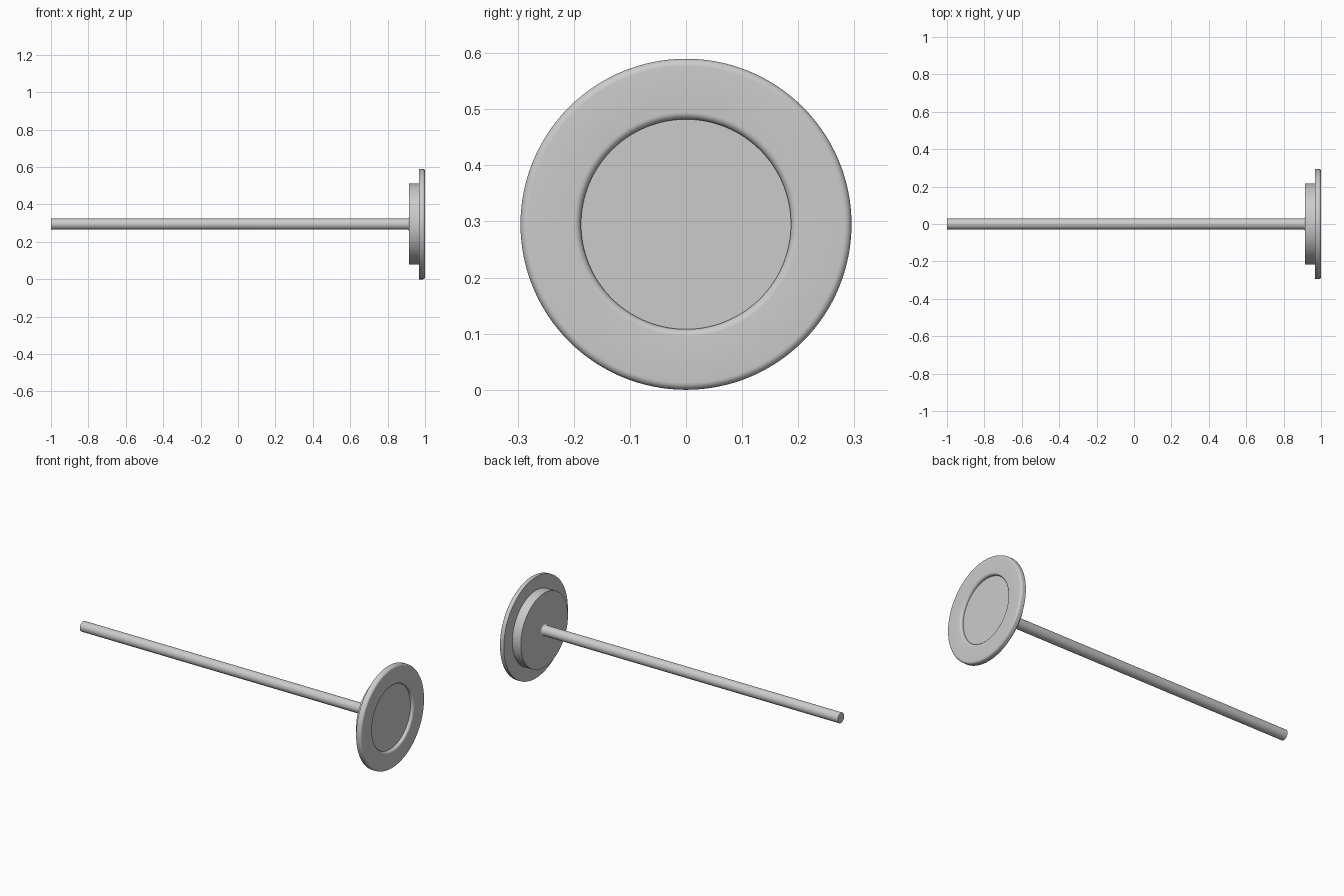
import bpy
import bmesh
from math import sin, cos, pi, radians
from mathutils import Matrix, Vector

RADIUS = 0.295   # flange radius, also the height of the axis
SEGMENTS = 128

cube = bpy.data.objects.get("Cube")
if cube:
    bpy.data.objects.remove(cube, do_unlink=True)

steel = bpy.data.materials.new("grey steel")
steel.use_nodes = True
colour = (0.6, 0.6, 0.6, 1)
steel.diffuse_color = colour
steel.node_tree.nodes["Principled BSDF"].inputs["Base Color"].default_value = colour


def arc(x, r, size, start, end, steps=8):
    """Points (x, radius) of a fillet around a centre, angles in degrees."""
    angles = [radians(start + (end - start) * i / steps) for i in range(steps + 1)]
    return [(x + size * cos(a), r + size * sin(a)) for a in angles]


def lathe(name, profile):
    """Turn an (x, radius) profile around the x axis."""
    bm = bmesh.new()
    verts = [bm.verts.new((x, 0, r)) for x, r in profile]
    edges = [bm.edges.new(pair) for pair in zip(verts, verts[1:])]
    bmesh.ops.spin(bm, geom=verts + edges, cent=(0, 0, 0), axis=(1, 0, 0),
                   angle=2 * pi, steps=SEGMENTS, use_merge=True)
    bmesh.ops.remove_doubles(bm, verts=bm.verts, dist=1e-5)
    bmesh.ops.recalc_face_normals(bm, faces=bm.faces)
    bmesh.ops.translate(bm, verts=bm.verts, vec=(0, 0, RADIUS))
    mesh = bpy.data.meshes.new(name)
    bm.to_mesh(mesh)
    bm.free()
    mesh.materials.append(steel)
    obj = bpy.data.objects.new(name, mesh)
    bpy.context.collection.objects.link(obj)
    bpy.ops.object.select_all(action="DESELECT")
    obj.select_set(True)
    bpy.context.view_layer.objects.active = obj
    bpy.ops.object.shade_smooth_by_angle(angle=radians(30))
    return obj


# Long shaft with a small fillet where it meets the head
shaft_r, boss_x, fillet = 0.0295, 0.914, 0.01
lathe("shaft", [(-1, 0), (-1, shaft_r)]
      + arc(boss_x - fillet, shaft_r + fillet, fillet, -90, 0))

# Head: boss, wider flange with a rounded rim, and a shallow round recess
boss_r, flange_x, lip, recess_r, floor_x = 0.217, 0.969, 0.013, 0.187, 0.982
lathe("head", [(boss_x, shaft_r + fillet), (boss_x, boss_r),
               (flange_x, boss_r), (flange_x, RADIUS)]
      + arc(1 - lip, RADIUS - lip, lip, 90, 0)
      + arc(1 - lip, recess_r + lip, lip, 0, -90)
      + [(floor_x, recess_r), (floor_x, 0)])
